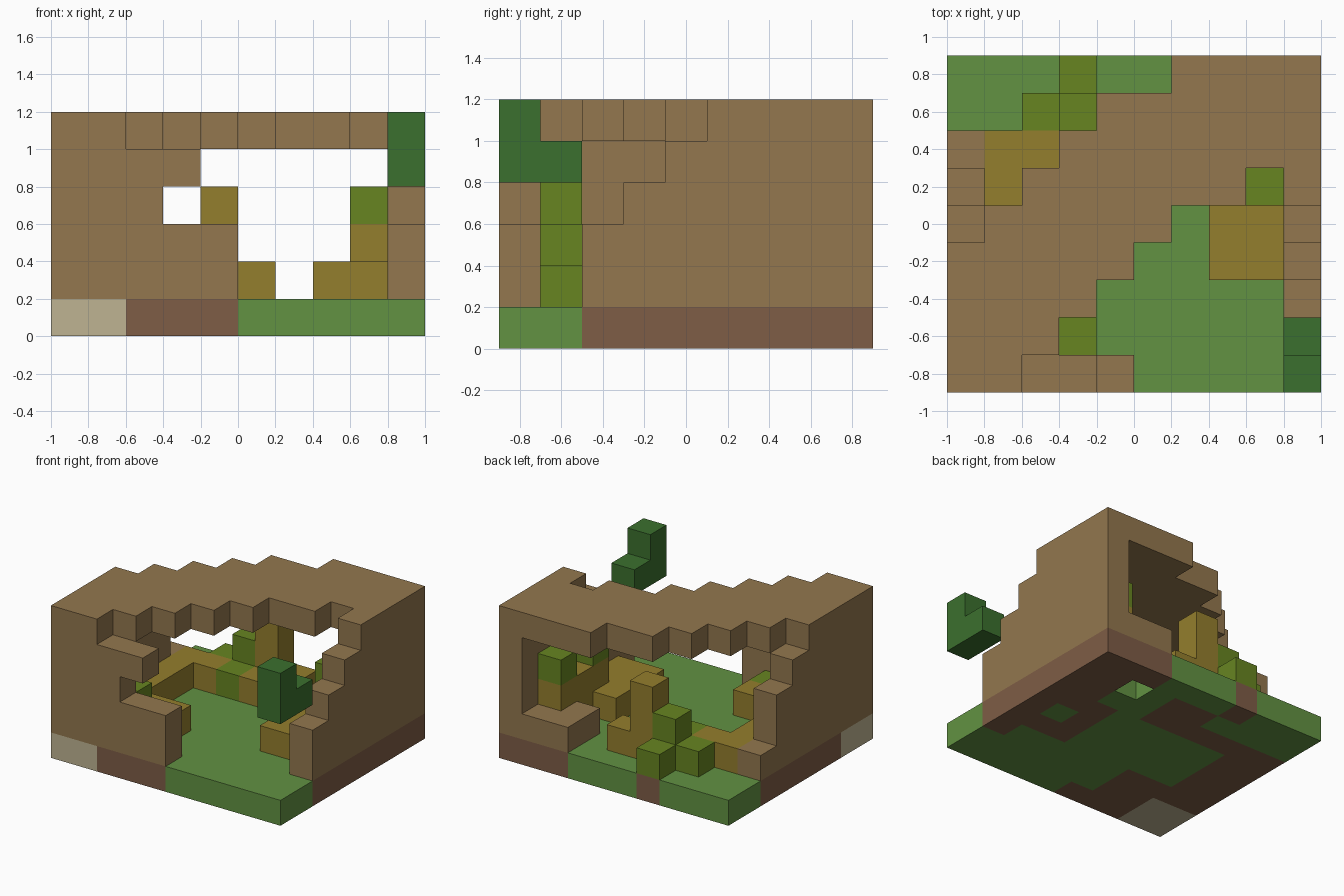
import bpy
import bmesh
from mathutils import Vector

if "Cube" in bpy.data.objects:
    bpy.data.objects.remove(bpy.data.objects["Cube"], do_unlink=True)

CELL = 0.2
ORIGIN = Vector((-1.0, -0.9, 0.0))


def material(name, rgb):
    linear = [((c / 255 + 0.055) / 1.055) ** 2.4 for c in rgb]
    mat = bpy.data.materials.new(name)
    mat.use_nodes = True
    mat.diffuse_color = (*linear, 1)
    mat.node_tree.nodes["Principled BSDF"].inputs["Base Color"].default_value = (*linear, 1)
    return mat


MATS = {
    "grass": material("grass green", (98, 146, 66)),
    "dirt": material("dirt brown", (126, 93, 70)),
    "stone": material("pale stone", (191, 180, 146)),
    "wood": material("shell brown", (147, 119, 78)),
    "gold": material("ochre", (148, 126, 45)),
    "olive": material("olive green", (103, 133, 33)),
    "leaf": material("dark leaf green", (59, 112, 46)),
}

blocks = {}  # grid cell -> (part, material)


def fill(part, mat, xs, ys, zs):
    """Fill an inclusive range of cells; a single number means one cell."""
    span = [range(r, r + 1) if isinstance(r, int) else range(r[0], r[1] + 1)
            for r in (xs, ys, zs)]
    for x in span[0]:
        for y in span[1]:
            for z in span[2]:
                blocks[x, y, z] = (part, mat)


# Ground: grass, with dirt under the shell and the beams
fill("ground", "grass", (0, 9), (0, 8), 0)
for xs, ys in [((2, 3), (0, 2)), (4, 0), ((0, 1), (2, 6)), (2, (6, 7)), (3, 6), (3, 8),
               ((4, 5), (6, 7)), (9, (2, 8)), ((7, 8), (3, 5)), (8, (6, 8)), (7, 8)]:
    fill("ground", "dirt", xs, ys, 0)
fill("ground", "grass", 8, 4, 0)
fill("ground", "grass", 2, 7, 0)
fill("ground", "stone", (0, 1), (0, 1), 0)
del blocks[7, 7, 0]

# Stepped diagonal roof: first and last cell of each row
for y, row in enumerate([(0, 1), (0, 2), (0, 3), (0, 4), (1, 5), (2, 7), (3, 9), (4, 9), (6, 9)]):
    fill("roof", "wood", row, y, 5)
fill("roof", "wood", 9, 5, 5)

# Broken walls: the extent of each layer
for z, end in enumerate([4, 4, 2, 3], 1):
    fill("front_wall", "wood", (0, end), 0, z)
for z, end in enumerate([6, 5, 5, 4], 1):
    fill("right_wall", "wood", 0, (0, end), z)
for z, start in enumerate([2, 2, 3, 4], 1):
    fill("left_wall", "wood", 9, (start, 8), z)
fill("back_sill", "wood", (7, 8), (7, 8), 1)

# Ochre beams and posts inside
fill("right_beam", "gold", 1, (2, 6), 1)
fill("front_beam", "gold", (2, 3), 2, 1)
fill("back_beam", "gold", 2, 6, 1)
fill("back_beam", "gold", 4, 6, 1)
fill("back_beam", "gold", 5, 7, 1)
fill("back_post", "gold", 4, 7, (1, 3))
fill("left_beam", "gold", (7, 8), (3, 5), 1)
fill("left_beam", "gold", 8, 6, 1)
fill("left_beam", "gold", 8, (5, 7), 2)

# Olive growth
for x, y, z in [(3, 1, 1), (2, 1, 2), (1, 1, 3), (3, 6, 1), (3, 7, (1, 2)),
                (3, 8, 1), (2, 7, 1), (8, 5, 3), (8, 7, 3)]:
    fill("moss", "olive", x, y, z)

# Floating leaf clump
fill("leaf_clump", "leaf", 9, 0, (4, 5))
fill("leaf_clump", "leaf", 9, 1, 4)


def add_faces(bm, cell, slot):
    """Add only the sides of a cell that are exposed."""
    for axis in range(3):
        for side in (0, 1):
            near = list(cell)
            near[axis] += 2 * side - 1
            if tuple(near) in blocks:
                continue
            corners = []
            for u, v in ((0, 0), (1, 0), (1, 1), (0, 1)):
                p = Vector(cell)
                p[axis] += side
                p[(axis + 1) % 3] += u
                p[(axis + 2) % 3] += v
                corners.append(bm.verts.new(ORIGIN + p * CELL))
            face = bm.faces.new(corners if side else corners[::-1])
            face.material_index = slot


# One object per part, with coplanar faces merged
for part in dict.fromkeys(p for p, m in blocks.values()):
    cells = {c: m for c, (p, m) in blocks.items() if p == part}
    names = list(dict.fromkeys(cells.values()))
    bm = bmesh.new()
    for cell, mat in cells.items():
        add_faces(bm, cell, names.index(mat))
    bmesh.ops.remove_doubles(bm, verts=bm.verts, dist=0.001)
    bmesh.ops.dissolve_limit(bm, angle_limit=0.01, verts=bm.verts, edges=bm.edges,
                             delimit={"MATERIAL"})
    mesh = bpy.data.meshes.new(part)
    bm.to_mesh(mesh)
    bm.free()
    for name in names:
        mesh.materials.append(MATS[name])
    bpy.context.collection.objects.link(bpy.data.objects.new(part, mesh))
